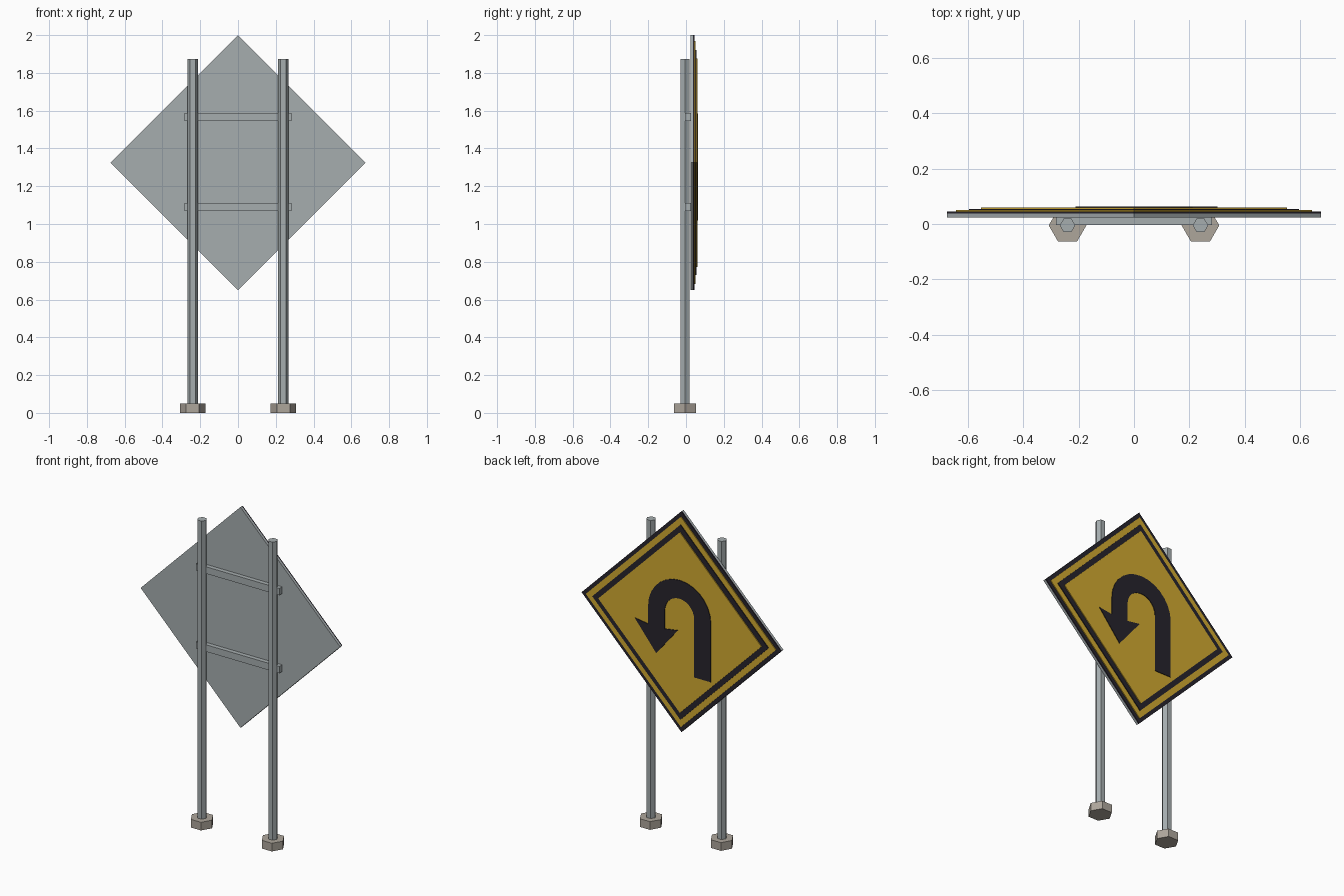
import bpy, bmesh, math

if "Cube" in bpy.data.objects:
    bpy.data.objects.remove(bpy.data.objects["Cube"])

def material(name, rgb):
    m = bpy.data.materials.new(name)
    m.diffuse_color = (*rgb, 1)
    m.use_nodes = True
    m.node_tree.nodes["Principled BSDF"].inputs["Base Color"].default_value = m.diffuse_color
    return m

YELLOW = material("sign_yellow", (0.64, 0.40, 0.03))
BLACK = material("sign_black", (0.02, 0.017, 0.025))
STEEL = material("steel", (0.38, 0.42, 0.43))
CONCRETE = material("concrete", (0.42, 0.38, 0.33))

def prism(name, points, depth, mat):
    """Extrude a closed 3D outline along the depth vector."""
    bm = bmesh.new()
    face = bm.faces.new([bm.verts.new(p) for p in points])
    ext = bmesh.ops.extrude_face_region(bm, geom=[face], use_keep_orig=True)
    verts = [g for g in ext["geom"] if isinstance(g, bmesh.types.BMVert)]
    bmesh.ops.translate(bm, verts=verts, vec=depth)
    bmesh.ops.recalc_face_normals(bm, faces=bm.faces)
    mesh = bpy.data.meshes.new(name)
    bm.to_mesh(mesh)
    bm.free()
    mesh.materials.append(mat)
    obj = bpy.data.objects.new(name, mesh)
    bpy.context.collection.objects.link(obj)
    return obj

def plate(name, outline, y0, y1, mat):
    return prism(name, [(x, y0, z) for x, z in outline], (0, y1 - y0, 0), mat)

def hexagon(name, x, radius, z0, z1, mat):
    ring = [(x + radius * math.cos(i * math.pi / 3),
             POST_Y + radius * math.sin(i * math.pi / 3), z0) for i in range(6)]
    return prism(name, ring, (0, 0, z1 - z0), mat)

POST_X, POST_Y, SIGN_Z = 0.24, -0.005, 1.325

# Posts and footings
for side, x in (("left", -POST_X), ("right", POST_X)):
    hexagon(f"footing_{side}", x, 0.068, 0, 0.05, CONCRETE)
    hexagon(f"post_{side}", x, 0.028, 0.05, 1.873, STEEL)

# Cross rails behind the sign
for level, z in (("lower", 1.09), ("upper", 1.567)):
    rail = [(-0.282, z - 0.021), (0.282, z - 0.021), (0.282, z + 0.021), (-0.282, z + 0.021)]
    plate(f"rail_{level}", rail, -0.004, 0.023, STEEL)

# Stacked diamond layers of the sign
layers = [("backing_plate", 0.675, 0.023, 0.038, STEEL),
          ("outer_edge", 0.675, 0.038, 0.045, BLACK),
          ("outer_band", 0.643, 0.045, 0.050, YELLOW),
          ("inner_border", 0.596, 0.050, 0.055, BLACK),
          ("sign_face", 0.552, 0.055, 0.060, YELLOW)]
for name, r, y0, y1, mat in layers:
    plate(name, [(r, SIGN_Z), (0, SIGN_Z + r), (-r, SIGN_Z), (0, SIGN_Z - r)], y0, y1, mat)

# U-turn arrow
OUTER, INNER, ARC_Z, STEPS = 0.212, 0.1, 1.373, 14

def arc(r):
    return [(-r * math.cos(math.pi * i / STEPS), ARC_Z + r * math.sin(math.pi * i / STEPS))
            for i in range(STEPS + 1)]

head = [(OUTER, 1.262), (0.302, 1.275), (0.157, 1.098), (0.012, 1.275), (INNER, 1.262)]
arrow = [(-OUTER, 1.018)] + arc(OUTER) + head + arc(INNER)[::-1] + [(-INNER, 1.018)]
plate("u_turn_arrow", arrow, 0.060, 0.064, BLACK)
